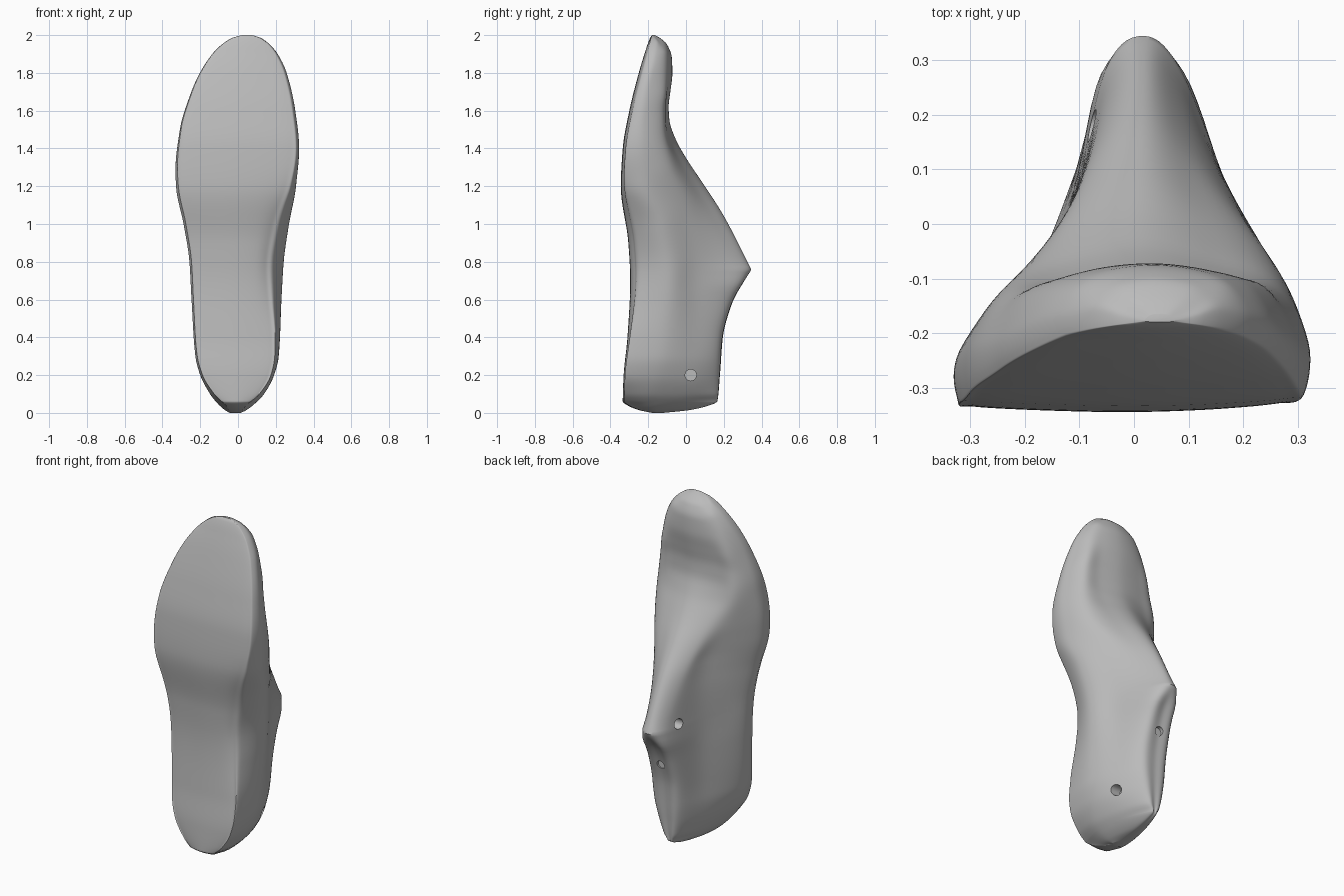
import bpy, bmesh, math
from mathutils import Vector

default_cube = bpy.data.objects.get("Cube")
if default_cube:
    bpy.data.objects.remove(default_cube, do_unlink=True)


def make_material(name, colour):
    material = bpy.data.materials.new(name)
    material.use_nodes = True
    material.diffuse_color = colour
    material.node_tree.nodes["Principled BSDF"].inputs["Base Color"].default_value = colour
    return material


def profile(points):
    """Return a smooth function of height through the points, without overshoot."""
    heights = [p[0] for p in points]
    values = [p[1] for p in points]
    last = len(points) - 1
    steps = [heights[i + 1] - heights[i] for i in range(last)]
    slopes = [(values[i + 1] - values[i]) / steps[i] for i in range(last)]
    tangents = [slopes[0]]
    for before, after in zip(slopes, slopes[1:]):
        same_way = before * after > 0
        tangents.append(2 * before * after / (before + after) if same_way else 0)
    tangents.append(slopes[-1])

    def evaluate(z):
        i = 0
        while i < last - 1 and z > heights[i + 1]:
            i += 1
        u = min(max((z - heights[i]) / steps[i], 0), 1)
        v = 1 - u
        return (v * v * (1 + 2 * u) * values[i] + u * u * (1 + 2 * v) * values[i + 1]
                + u * v * steps[i] * (v * tangents[i] - u * tangents[i + 1]))
    return evaluate


def smooth_ring(points, divisions):
    """Closed curve through the points of one cross-section."""
    ring = []
    count = len(points)
    for i in range(count):
        a, b, c, d = (points[(i + k) % count] for k in (-1, 0, 1, 2))
        for j in range(divisions):
            u = j / divisions
            ring.append(b + (c - a) * (u / 2)
                        + (2 * a - 5 * b + 4 * c - d) * (u * u / 2)
                        + (3 * b - a - 3 * c + d) * (u ** 3 / 2))
    return ring


# Outline seen from the sole
left_outline = profile([(0, -.045), (.015, -.07), (.05, -.11), (.1, -.15), (.2, -.2), (.3, -.223),
                        (.6, -.24), (.8, -.25), (1, -.28), (1.2, -.32), (1.3, -.325), (1.5, -.305),
                        (1.7, -.245), (1.8, -.2), (1.9, -.135), (1.95, -.085), (1.985, -.03), (2, .02)])
right_outline = profile([(0, .015), (.015, .045), (.05, .09), (.1, .138), (.2, .19), (.3, .214),
                         (.6, .23), (.8, .242), (1, .27), (1.2, .305), (1.4, .32), (1.6, .3),
                         (1.8, .255), (1.9, .208), (1.95, .167), (1.985, .12), (2, .075)])
# Sole line and instep line seen from the side
sole_line = profile([(0, -.18), (.015, -.25), (.04, -.31), (.06, -.335), (.2, -.33), (.4, -.31),
                     (.7, -.295), (.9, -.305), (1.2, -.345), (1.4, -.335), (1.6, -.3),
                     (1.8, -.25), (1.9, -.22), (1.985, -.19), (2, -.18)])
instep_line = profile([(0, -.12), (.015, .02), (.04, .12), (.06, .16), (.2, .175), (.4, .19),
                       (.56, .23), (.65, .27), (.74, .335), (.76, .345), (.78, .335), (.95, .25),
                       (1.06, .19), (1.2, .1), (1.35, 0), (1.45, -.055), (1.55, -.088), (1.62, -.092),
                       (1.7, -.083), (1.8, -.072), (1.88, -.075), (1.95, -.1), (1.985, -.138), (2, -.165)])
# Depth of the rails that run along each flank
left_bulge = profile([(0, -.16), (.015, -.18), (.06, -.2), (.3, -.2), (.7, -.19), (1.2, -.235),
                      (1.5, -.22), (1.7, -.2), (1.9, -.16), (1.96, -.155), (2, -.176)])
right_bulge = profile([(0, -.16), (.015, -.17), (.06, -.18), (.2, -.14), (.4, -.11), (.7, -.09), (1, -.13),
                       (1.2, -.2), (1.5, -.22), (1.7, -.2), (1.9, -.16), (1.96, -.155), (2, -.176)])
left_flank = profile([(0, -.14), (.015, -.08), (.06, -.03), (.2, 0), (.4, .01), (.76, .03), (1.1, -.02),
                      (1.3, -.09), (1.5, -.125), (1.6, -.132), (1.7, -.122), (1.9, -.115), (1.96, -.135), (2, -.171)])
right_flank = profile([(0, -.14), (.015, -.08), (.06, -.02), (.2, .03), (.4, .05), (.76, .06), (1.1, 0),
                       (1.3, -.08), (1.5, -.12), (1.6, -.122), (1.7, -.113), (1.9, -.112), (1.96, -.135), (2, -.171)])
# Cross-section shape, as fractions of the half width
left_sole = profile([(0, .7), (.04, .62), (.065, .75), (.1, .85), (.2, .95), (.4, .99), (2, 1)])
right_sole = profile([(0, .7), (.04, .62), (.065, .75), (.1, .85), (.2, .94), (.4, .92), (.6, .85),
                      (.8, .8), (.95, .83), (1.1, .89), (1.2, .94), (1.4, .98), (2, .98)])
left_lip = profile([(0, .02), (2, .02)])
right_lip = profile([(0, .02), (.3, .025), (.8, .055), (1, .05), (1.3, .028), (2, .025)])
left_side = profile([(0, .8), (.4, .58), (.8, .47), (1.1, .46), (1.3, .64), (1.5, .78), (2, .82)])
right_side = profile([(0, .8), (.4, .75), (1.1, .73), (1.3, .82), (2, .82)])
left_top = profile([(0, .4), (.06, .22), (.1, .3), (.4, .31), (.65, .25), (.8, .19), (1.1, .25), (1.5, .45), (2, .5)])
right_top = profile([(0, .4), (.06, .22), (.1, .32), (.4, .44), (.65, .42), (.8, .36), (1.1, .38), (1.5, .48), (2, .5)])
top_height = profile([(0, .95), (.06, .975), (.66, .975), (.77, .9), (1, .88), (1.4, .89), (1.6, .93), (2, .92)])


def cross_section(z):
    left, right = left_outline(z), right_outline(z)
    front, back = sole_line(z), instep_line(z)
    centre, half, depth = (left + right) / 2, (right - left) / 2, back - front
    crown_edge = front + depth * top_height(z)

    def side(sign, sole, lip, bulge, flank, top):
        roll = min(lip, depth * .15)
        shape = [(sole * .5, front + roll * .15), (sole * (1 - lip * 4), front + roll * .5),
                 (sole, front + roll), bulge, flank, (top, crown_edge)]
        return [Vector((centre + sign * half * x, y, z)) for x, y in shape]

    right_half = side(1, right_sole(z), right_lip(z), (1, right_bulge(z)),
                      (right_side(z), right_flank(z)), right_top(z))
    left_half = side(-1, left_sole(z), left_lip(z), (.985, left_bulge(z)),
                     (left_side(z), left_flank(z)), left_top(z))
    middle = Vector((centre, front, z))
    crown = (right_half[-1] + left_half[-1]) / 2
    crown.y = back
    return smooth_ring([middle] + right_half + [crown] + left_half[::-1], 7)


# Foot form, lofted from heel to toe
levels = sorted([1 - math.cos(math.pi * i / 110) for i in range(111)] + [.06, .76])
bm = bmesh.new()
rings = [[bm.verts.new(p) for p in cross_section(z)] for z in levels]
for lower, upper in zip(rings, rings[1:]):
    for i in range(len(lower)):
        j = (i + 1) % len(lower)
        bm.faces.new((lower[i], lower[j], upper[j], upper[i]))
bm.faces.new(rings[0][::-1])
bm.faces.new(rings[-1])
bmesh.ops.recalc_face_normals(bm, faces=bm.faces)
mesh = bpy.data.meshes.new("foot_form")
bm.to_mesh(mesh)
bm.free()
foot_form = bpy.data.objects.new("foot_form", mesh)
bpy.context.collection.objects.link(foot_form)
mesh.materials.append(make_material("plain grey", (.5, .5, .5, 1)))


# Small blind holes in both flanks and in the heel plate
def drill(name, start, direction, radius, depth):
    """Cut a hole where a ray from the start point meets the form."""
    direction = Vector(direction).normalized()
    hit, place, normal, index = foot_form.ray_cast(Vector(start), direction)
    if not hit:
        return
    bpy.ops.mesh.primitive_cylinder_add(vertices=20, radius=radius, depth=depth * 2, location=place,
                                        rotation=direction.to_track_quat("Z", "Y").to_euler())
    cutter = bpy.context.object
    cutter.name = name
    cutter.hide_render = True
    cut = foot_form.modifiers.new(name, "BOOLEAN")
    cut.operation = "DIFFERENCE"
    cut.object = cutter
    bpy.context.view_layer.objects.active = foot_form
    bpy.ops.object.modifier_apply(modifier=cut.name)
    bpy.data.objects.remove(cutter, do_unlink=True)


bpy.context.view_layer.update()
drill("right_flank_hole", (1, .025, .2), (-1, 0, 0), .03, .05)
drill("left_flank_hole", (-1, .18, .78), (1, 0, 0), .03, .05)
drill("heel_plate_hole", (.01, 1, .53), (0, -1, 0), .025, .012)

bpy.ops.object.select_all(action="DESELECT")
foot_form.select_set(True)
bpy.context.view_layer.objects.active = foot_form
bpy.ops.object.shade_smooth_by_angle(angle=math.radians(40))
